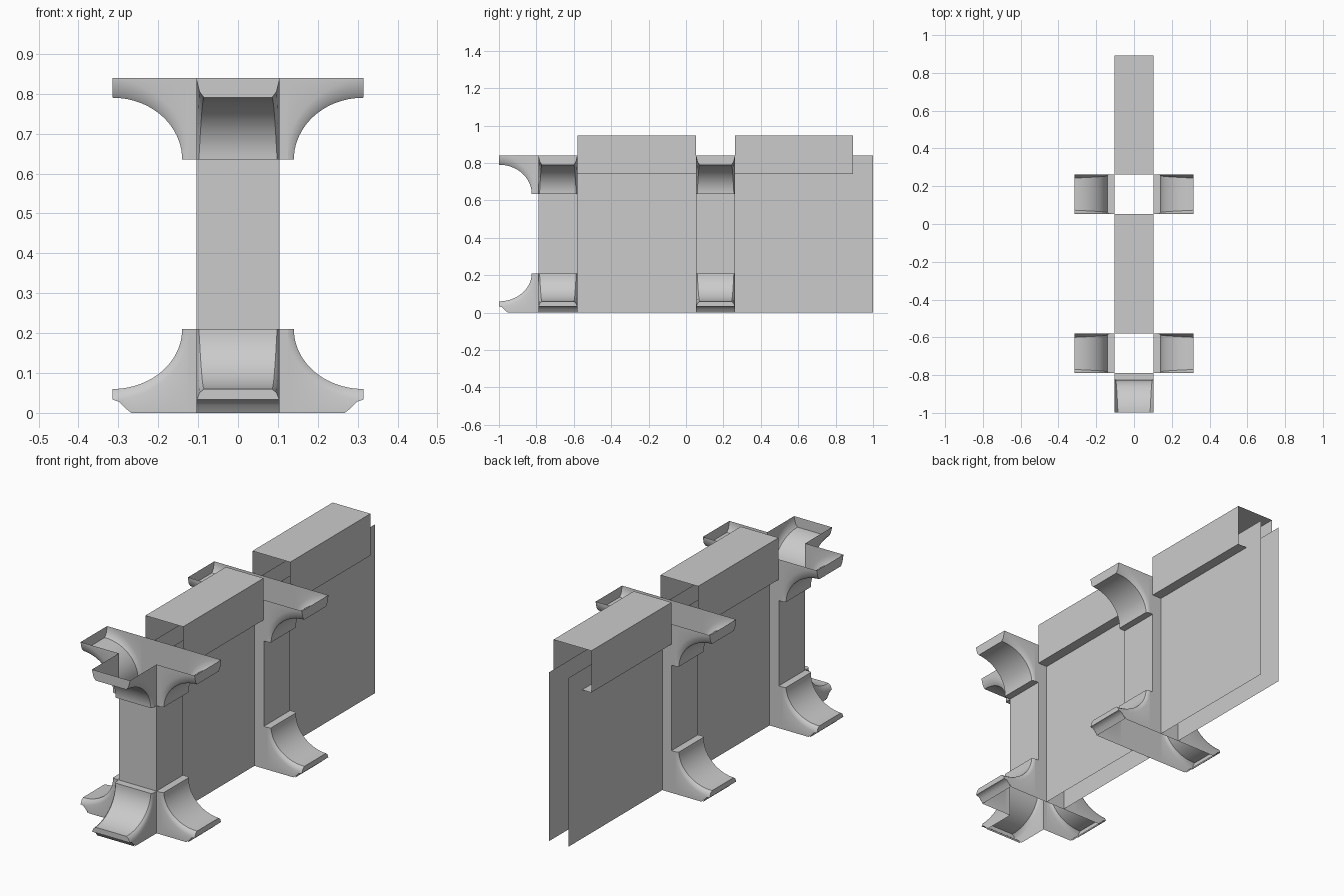
import bpy, bmesh, math
from mathutils import Matrix, Vector

if "Cube" in bpy.data.objects:
    bpy.data.objects.remove(bpy.data.objects["Cube"], do_unlink=True)

stone = bpy.data.materials.new("grey_stone")
stone.use_nodes = True
GREY = (0.6, 0.6, 0.6, 1)
stone.diffuse_color = GREY
stone.node_tree.nodes["Principled BSDF"].inputs["Base Color"].default_value = GREY

HALF = 0.104      # half width of columns and caps
TIP = 0.314       # reach of each bracket arm
INNER = 0.14      # where the curve meets the column
TOP = 0.84
SHEET = 0.053     # half distance between wall sheets
PILLARS = {"front": -0.685, "middle": 0.158}


def finish(name, bm, smooth=False):
    bmesh.ops.remove_doubles(bm, verts=bm.verts, dist=0.0003)
    bmesh.ops.recalc_face_normals(bm, faces=bm.faces)
    mesh = bpy.data.meshes.new(name)
    bm.to_mesh(mesh)
    bm.free()
    mesh.materials.append(stone)
    obj = bpy.data.objects.new(name, mesh)
    bpy.context.collection.objects.link(obj)
    if smooth:
        bpy.ops.object.select_all(action="DESELECT")
        obj.select_set(True)
        bpy.context.view_layer.objects.active = obj
        bpy.ops.object.shade_smooth_by_angle(angle=math.radians(32))
    return obj


def loft(bm, sections):
    """Skin a list of open cross-sections."""
    rows = [[bm.verts.new(p) for p in s] for s in sections]
    for a, b in zip(rows, rows[1:]):
        for i in range(len(a) - 1):
            bm.faces.new((a[i], a[i + 1], b[i + 1], b[i]))


def extrude_y(name, outline, y0, y1):
    bm = bmesh.new()
    loft(bm, [[(x, y, z) for x, z in outline] for y in (y0, y1)])
    return finish(name, bm)


def section(rim, side, edge, w):
    """Mirrored cross-section: rim, side line, rounded shoulder, underside."""
    mid = ((side[0] + 2 * edge[0]) / 3, (side[1] + 2 * edge[1]) / 3)
    half = [(rim[0], HALF, rim[1]), (side[0], HALF, side[1]),
            (mid[0], w + (HALF - w) * 0.6, mid[1]), (edge[0], w, edge[1])]
    return half + [(u, -v, z) for u, v, z in reversed(half)]


def bracket(name, centre_y, angle, upper):
    """Hollow curved arm; the open rim is at the top or at the ground."""
    spring = 0.635 if upper else 0.21
    sign = 1 if upper else -1
    ru, rz = TIP - INNER, 0.155 if upper else 0.15
    cove = [(TIP, 0.033), (0.302, 0.031), (0.288, 0.02), (0.275, 0.0)]

    def rim_z(u):
        if upper:
            return TOP
        for (u1, z1), (u0, z0) in zip(cove, cove[1:]):
            if u >= u0:
                return z0 + (z1 - z0) * min(1, (u - u0) / (u1 - u0))
        return 0.0

    bm = bmesh.new()
    steps = 20
    sections = []
    for i in range(steps + 1):
        f = i / steps
        t = f * math.pi / 2
        d = (0.045 if upper else 0.027) * (1 - f) + 0.015 * f
        s, c = math.sin(t), math.cos(t)
        edge = (TIP - ru * s, spring + sign * rz * c)
        side = (TIP - (ru + d) * s, spring + sign * (rz + d) * c)
        w = 0.085 + 0.013 * f
        sections.append(section((side[0], rim_z(side[0])), side, edge, w))
    # short ledge tucked against the column
    sections.append(section((HALF, rim_z(HALF)), (HALF, spring),
                            (HALF, spring), 0.1))
    loft(bm, sections)
    # tip face
    bm.faces.new([bm.verts.new(p) for p in sections[0]])
    # undercut below the tip of a foot
    if not upper:
        loft(bm, [[(u, -HALF, z), (u, HALF, z)] for u, z in cove])
    bm.transform(Matrix.Translation(Vector((0, centre_y, 0)))
                 @ Matrix.Rotation(angle, 4, "Z"))
    return finish(name, bm, smooth=True)


def plate(name, y, z0, z1):
    bm = bmesh.new()
    loft(bm, [[(-HALF, y, z), (HALF, y, z)] for z in (z0, z1)])
    return finish(name, bm)


# pillars: open square shafts with curved capitals and feet
for label, cy in PILLARS.items():
    bm = bmesh.new()
    ring = [(-1, -1), (1, -1), (1, 1), (-1, 1), (-1, -1)]
    loft(bm, [[(HALF * a, cy + HALF * b, z) for a, b in ring]
              for z in (0.21, 0.635)])
    finish(label + "_column", bm)

    arms = {"left": 0, "right": math.pi}
    if label == "front":
        arms["forward"] = -math.pi / 2
    for side, angle in arms.items():
        bracket(f"{label}_{side}_capital", cy, angle, True)
        bracket(f"{label}_{side}_foot", cy, angle, False)

    # closing plates where a pillar meets a wall
    for s in ((1,) if label == "front" else (-1, 1)):
        y = cy + s * HALF
        plate(f"{label}_lower_plate_{s}", y, 0, 0.21)
        plate(f"{label}_upper_plate_{s}", y, 0.635, TOP)

# walls: paired sheets, with an open-ended cap over each pair
for label, y0, wall_end, cap_end in (("front", -0.58, 0.053, 0.053),
                                     ("rear", 0.262, 1.0, 0.893)):
    for side, x in (("left", SHEET), ("right", -SHEET)):
        extrude_y(f"{label}_wall_{side}", [(x, 0), (x, TOP)], y0, wall_end)
    half = [(SHEET, 0.74), (HALF, 0.74), (HALF, 0.948)]
    outline = half + [(-x, z) for x, z in reversed(half)]
    extrude_y(f"{label}_wall_cap", outline, y0, cap_end)
